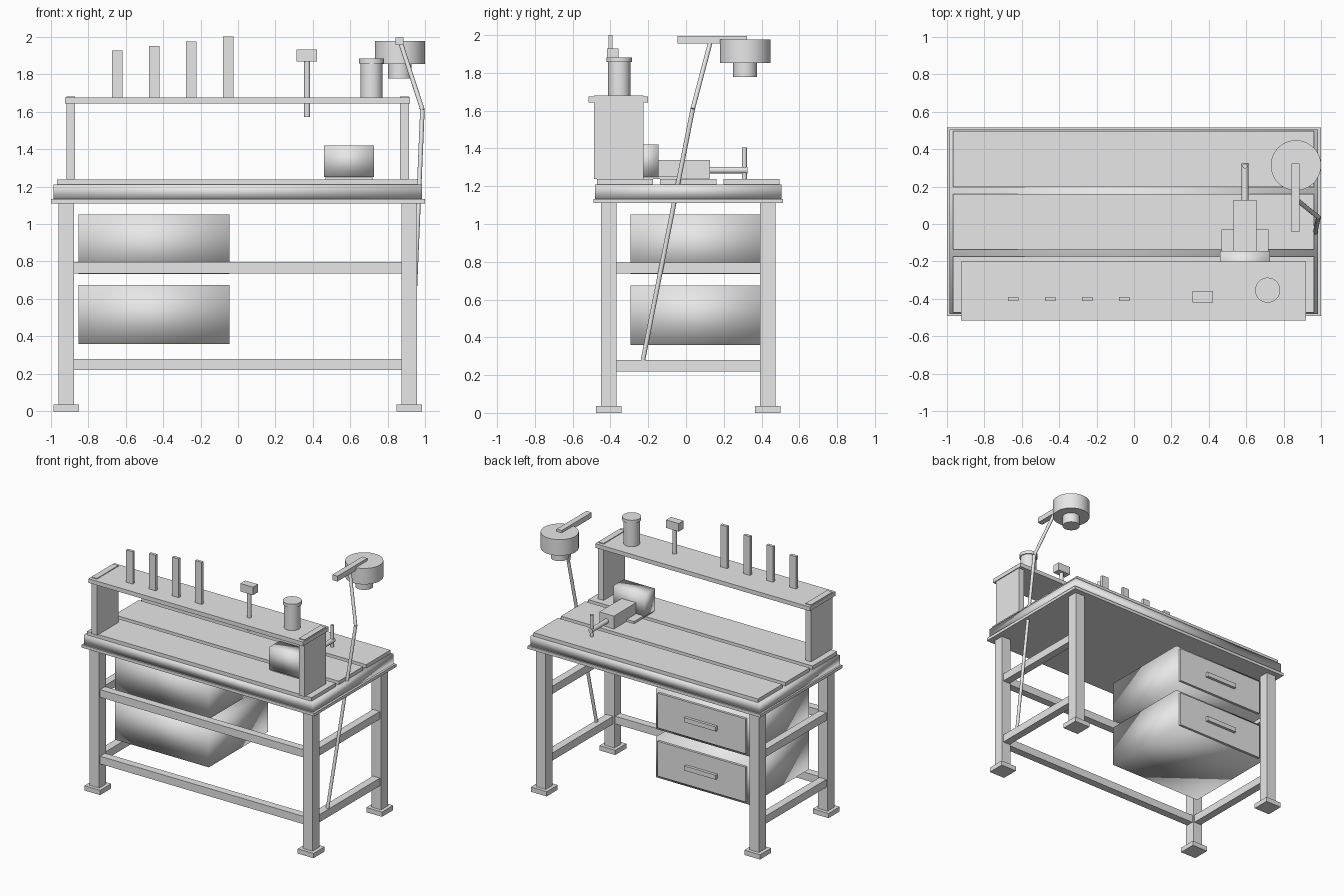
import bpy
import bmesh
from mathutils import Vector, Matrix

old = bpy.data.objects.get("Cube")
if old:
    bpy.data.objects.remove(old, do_unlink=True)

grey = bpy.data.materials.new("plain_grey")
grey.use_nodes = True
COLOUR = (0.8, 0.8, 0.8, 1)
grey.diffuse_color = COLOUR
grey.node_tree.nodes["Principled BSDF"].inputs["Base Color"].default_value = COLOUR


def finish(name, bm):
    mesh = bpy.data.meshes.new(name)
    bm.to_mesh(mesh)
    bm.free()
    mesh.materials.append(grey)
    obj = bpy.data.objects.new(name, mesh)
    bpy.context.collection.objects.link(obj)
    return obj


def box(name, x, y, z, smooth=False):
    """Box from (low, high) ranges on each axis."""
    bm = bmesh.new()
    bmesh.ops.create_cube(bm, size=1)
    for v in bm.verts:
        v.co = Vector([(lo + hi) / 2 + c * (hi - lo)
                       for c, (lo, hi) in zip(v.co, (x, y, z))])
    for f in bm.faces:
        f.smooth = smooth
    return finish(name, bm)


def around(centre, width):
    return (centre - width / 2, centre + width / 2)


def rod(name, start, end, radius, sides=32):
    """Round bar between two points, smooth sides and flat ends."""
    start, end = Vector(start), Vector(end)
    axis = end - start
    turn = axis.to_track_quat("Z", "Y").to_matrix().to_4x4()
    bm = bmesh.new()
    bmesh.ops.create_cone(bm, cap_ends=True, segments=sides, radius1=radius,
                          radius2=radius, depth=axis.length,
                          matrix=Matrix.Translation((start + end) / 2) @ turn)
    for f in bm.faces:
        f.smooth = len(f.verts) == 4
    for e in bm.edges:
        if any(len(f.verts) > 4 for f in e.link_faces):
            e.smooth = False
    return finish(name, bm)


# Bench frame: legs, feet and rails
CX, CY = -0.002, 0.012
LEG_X, LEG_Y, LEG_W = 0.915, 0.42, 0.082
for sx, side in ((-1, "right"), (1, "left")):
    x = CX + sx * LEG_X
    for sy, end in ((-1, "front"), (1, "back")):
        y = CY + sy * LEG_Y
        box(f"{end}_{side}_leg", around(x, LEG_W), around(y, LEG_W), (0.03, 1.11))
        box(f"{end}_{side}_foot", around(x, 0.135), around(y, 0.135), (0, 0.037))
    for z, level in ((0.25, "lower"), (0.767, "upper")):
        box(f"{level}_{side}_rail", around(x, 0.06),
            around(CY, 2 * LEG_Y - LEG_W), around(z, 0.06))
for z, level in ((0.25, "lower"), (0.767, "upper")):
    box(f"{level}_front_rail", around(CX, 2 * LEG_X - LEG_W),
        around(CY - LEG_Y, 0.06), around(z, 0.06))

# Worktop: trim, slab and three planks
box("worktop_trim", around(0, 1.995), around(CY, 1.005), (1.11, 1.133))
box("worktop_slab", around(CX, 1.965), around(CY, 0.985), (1.133, 1.21), smooth=True)
for i in (-1, 0, 1):
    box(f"worktop_plank_{i + 2}", around(CX, 1.925),
        around(CY + i * 0.335, 0.298), (1.21, 1.238))

# Drawers opening to the back
for z, level in ((0.518, "lower"), (0.892, "upper")):
    box(f"{level}_drawer_body", (-0.85, -0.045), (-0.293, 0.43),
        around(z, 0.315), smooth=True)
    box(f"{level}_drawer_panel", around(-0.448, 0.755), (0.425, 0.448), around(z, 0.27))
    box(f"{level}_drawer_handle", around(-0.448, 0.27), (0.445, 0.47), around(z, 0.035))

# Raised shelf on two uprights that show through the board
box("shelf_board", (-0.922, 0.918), (-0.515, -0.2), (1.642, 1.674))
for sx, side in ((-1, "right"), (1, "left")):
    box(f"{side}_shelf_upright", around(CX + sx * 0.89, 0.047),
        (-0.488, -0.225), (1.238, 1.68))

# Chisels standing in the shelf
for i in range(4):
    box(f"chisel_{i + 1}", around(-0.643 + i * 0.197, 0.056),
        around(-0.4, 0.022), (1.66, 1.925 + i * 0.025))

# Hammer hanging through the shelf
rod("hammer_handle", (0.369, -0.388, 1.57), (0.369, -0.388, 1.88), 0.016)
box("hammer_head", around(0.367, 0.108), around(-0.388, 0.06), (1.868, 1.93))

# Jar with lid
rod("jar", (0.713, -0.353, 1.674), (0.713, -0.353, 1.86), 0.059)
rod("jar_lid", (0.713, -0.353, 1.857), (0.713, -0.353, 1.882), 0.067)

# Vise
VX = 0.592
box("vise_base", around(VX, 0.252), (-0.265, -0.03), (1.238, 1.255))
box("vise_jaw", around(VX, 0.267), (-0.275, -0.145), (1.25, 1.42), smooth=True)
box("vise_body", around(VX, 0.124), (-0.15, 0.127), (1.24, 1.34))
rod("vise_screw", (VX, 0.12, 1.285), (VX, 0.325, 1.285), 0.018)
rod("vise_handle", (VX, 0.309, 1.238), (VX, 0.309, 1.405), 0.013)

# Lamp: jointed arm, crossbar, shade and bulb
elbow = (0.984, 0.036, 1.61)
rod("lamp_lower_arm", (0.928, -0.228, 0.28), elbow, 0.012)
rod("lamp_upper_arm", elbow, (0.865, 0.132, 1.975), 0.012)
box("lamp_crossbar", around(0.862, 0.044), (-0.044, 0.322), (1.955, 1.996))
rod("lamp_shade", (0.864, 0.313, 1.853), (0.864, 0.313, 1.977), 0.134, 48)
rod("lamp_bulb", (0.864, 0.313, 1.777), (0.864, 0.313, 1.86), 0.063)
